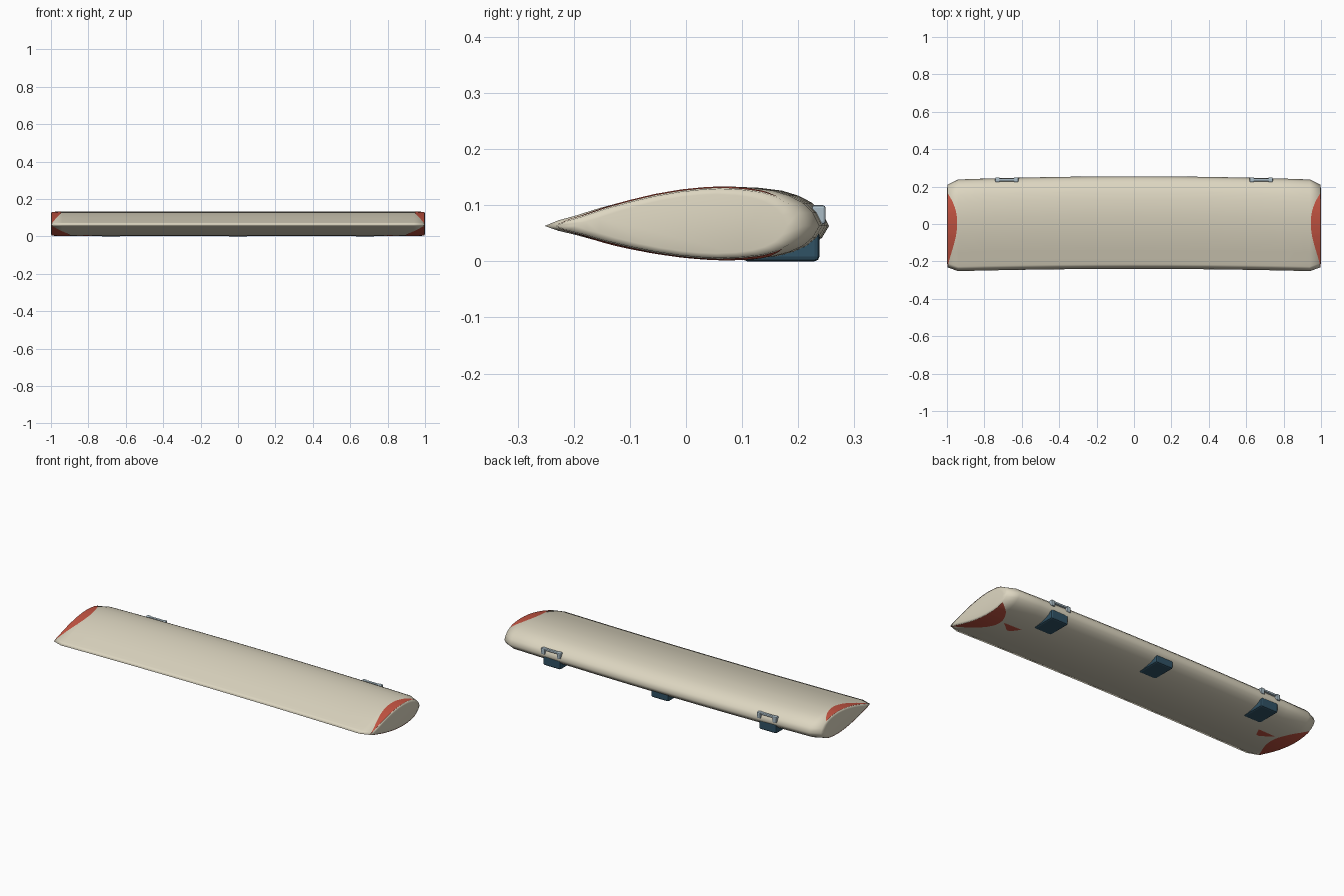
import bpy, bmesh, math

if "Cube" in bpy.data.objects:
    bpy.data.objects.remove(bpy.data.objects["Cube"])

def material(name, rgb):
    m = bpy.data.materials.new(name)
    m.diffuse_color = (*rgb, 1)
    m.use_nodes = True
    m.node_tree.nodes["Principled BSDF"].inputs["Base Color"].default_value = m.diffuse_color
    return m

CREAM = material("cream", (0.72, 0.67, 0.53))
RED = material("red", (0.56, 0.09, 0.055))
BLUE = material("dark blue", (0.03, 0.085, 0.13))
GREY = material("light blue grey", (0.40, 0.50, 0.56))

# half thickness along the chord: (0 = trailing edge, 1 = leading edge)
PROFILE = [(0, 0), (.05, .010), (.11, .018), (.2, .032), (.3, .045), (.4, .056),
           (.5, .064), (.58, .068), (.66, .070), (.75, .068), (.83, .063),
           (.89, .054), (.94, .041), (.975, .024), (1, 0)]
MID = 0.063
RIM = 0.997

def half(t):
    for (a, ha), (b, hb) in zip(PROFILE, PROFILE[1:]):
        if t <= b:
            return ha + (hb - ha) * (t - a) / (b - a)
    return 0

def surface(x, t, side):
    """Point on the wing skin; side is 1 for top and -1 for bottom."""
    ax = abs(x)
    q = min(ax / .94, 1) ** 2
    f = max(0, (ax - .94) / (RIM - .94))
    lead, trail = .255 - .017 * q - .028 * f, -.24 - .012 * q + .02 * f
    z = half(t) * (1 - .05 * f) * (1 if side > 0 else .86)
    return (x, trail + (lead - trail) * t, MID + side * z)

def finish(name, bm, mat, smooth=True):
    me = bpy.data.meshes.new(name)
    bm.to_mesh(me)
    bm.free()
    me.materials.append(mat)
    ob = bpy.data.objects.new(name, me)
    bpy.context.collection.objects.link(ob)
    for p in me.polygons:
        p.use_smooth = smooth
    return ob

# wing skin, lofted from tip to tip with shallow domed ends
bm = bmesh.new()
ts = [p[0] for p in PROFILE]
loop = [(t, 1) for t in ts] + [(t, -1) for t in ts[-2:0:-1]]
outer = [.2, .4, .6, .8, .94, RIM]
rings = [[bm.verts.new(surface(x, t, s)) for t, s in loop]
         for x in [-x for x in reversed(outer)] + [0] + outer]
for sx, end in ((-1, 0), (1, -1)):
    dome = []
    for v in rings[end]:
        dome.append(bm.verts.new((sx, .01 + (v.co.y - .01) * .85, MID + (v.co.z - MID) * .85)))
    if sx < 0:
        rings.insert(0, dome)
    else:
        rings.append(dome)
n = len(loop)
for a, b in zip(rings, rings[1:]):
    for i in range(n):
        bm.faces.new((a[i], a[(i + 1) % n], b[(i + 1) % n], b[i]))
bm.faces.new(rings[0])
bm.faces.new(rings[-1])
bmesh.ops.recalc_face_normals(bm, faces=bm.faces)
finish("wing", bm, CREAM)

def patch(name, sx, side, t0, t1, inner, outer_x):
    """Thin painted patch following the skin, bounded by two curves in x."""
    bm = bmesh.new()
    rows, N, M = [], 36, 5
    for i in range(N + 1):
        u = i / N
        t = t0 + (t1 - t0) * u
        row = []
        for j in range(M + 1):
            x = inner(u) + (outer_x(u) - inner(u)) * j / M
            p = surface(sx * x, t, side)
            row.append(bm.verts.new((p[0], p[1], p[2] + side * .0015)))
        rows.append(row)
    for a, b in zip(rows, rows[1:]):
        for j in range(M):
            f = bm.faces.new((a[j], a[j + 1], b[j + 1], b[j]))
            f.normal_update()
            if f.normal.z * side < 0:
                f.normal_flip()
    finish(name, bm, RED)

# red lens-shaped tip markings and small underside flecks
def lens(depth):
    return lambda u: RIM - .002 - depth * math.sin(math.pi * u ** 1.3)

for sx, word in ((-1, "left"), (1, "right")):
    patch(word + "_tip_mark_top", sx, 1, .01, .89, lens(.05), lambda u: RIM)
    patch(word + "_tip_mark_bottom", sx, -1, .01, .91, lens(.1), lambda u: RIM)
    patch(word + "_underside_fleck", sx, -1, .49, .6,
          lambda u: .80 - .03 * u, lambda u: .82 + .06 * u)

def box(name, lo, hi, mat, bevel):
    bm = bmesh.new()
    bmesh.ops.create_cube(bm, size=1)
    for v in bm.verts:
        v.co = [(a + b) / 2 + c * (b - a) for a, b, c in zip(lo, hi, v.co)]
    bmesh.ops.bevel(bm, geom=bm.edges[:], offset=bevel, segments=2,
                    profile=.5, affect='EDGES')
    return finish(name, bm, mat, False)

# dark mounting feet under the leading edge
for x, word in ((-.68, "left"), (0, "middle"), (.68, "right")):
    box(word + "_foot", (x - .055, .10, 0), (x + .055, .238, .055), BLUE, .009)

# grey handles: a bar with two end posts on the leading edge
for x, word in ((-.68, "left"), (.68, "right")):
    box(word + "_handle_bar", (x - .06, .228, .088), (x + .06, .244, .1), GREY, .004)
    for s in (-1, 1):
        c = x + s * .05
        box(word + "_handle_post", (c - .012, .224, .066), (c + .012, .249, .1), GREY, .005)
